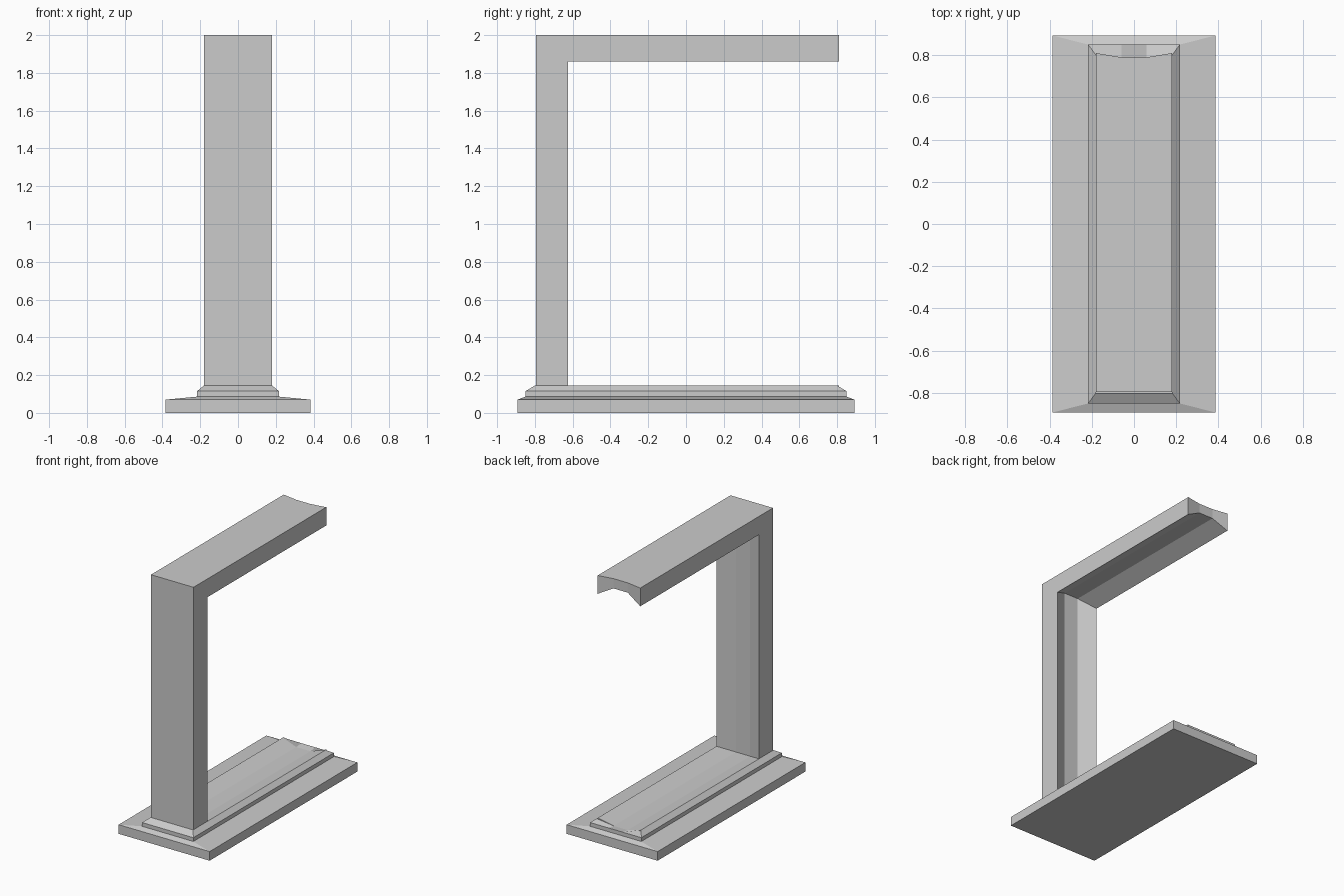
import bpy
import bmesh

if "Cube" in bpy.data.objects:
    bpy.data.objects.remove(bpy.data.objects["Cube"])


def loft(name, rings):
    # Skin a list of equal-length point loops and cap both ends
    bm = bmesh.new()
    loops = [[bm.verts.new(p) for p in ring] for ring in rings]
    n = len(loops[0])
    for a, b in zip(loops, loops[1:]):
        for i in range(n):
            j = (i + 1) % n
            bm.faces.new((a[i], a[j], b[j], b[i]))
    bm.faces.new(loops[0])
    bm.faces.new(loops[-1])
    bmesh.ops.recalc_face_normals(bm, faces=bm.faces)
    mesh = bpy.data.meshes.new(name)
    bm.to_mesh(mesh)
    bm.free()
    obj = bpy.data.objects.new(name, mesh)
    bpy.context.collection.objects.link(obj)
    return obj


def frame_section(x, inner_y, floor_z, ceiling_z, end_y):
    # C-shaped outline in the y-z plane
    pts = [(-0.795, 0.088), (end_y, 0.088), (end_y, floor_z), (inner_y, floor_z),
           (inner_y, ceiling_z), (end_y, ceiling_z), (end_y, 2.0), (-0.795, 2.0)]
    return [(x, y, z) for y, z in pts]


# C frame: upright, overhead arm and floor channel with hollowed inner faces
edge = (-0.625, 0.145, 1.86, 0.81)
middle = (-0.69, 0.108, 1.925, 0.79)
loft("c_frame", [frame_section(-0.18, *edge), frame_section(-0.06, *middle),
                 frame_section(0.06, *middle), frame_section(0.18, *edge)])


def base_ring(hx, y, z, dip_y=None, dip_z=None):
    # Rectangle with two extra points on the rear edge for the channel mouth
    dy = y if dip_y is None else dip_y
    dz = z if dip_z is None else dip_z
    return [(-hx, -y, z), (hx, -y, z), (hx, y, z),
            (0.06, dy, dz), (-0.06, dy, dz), (-hx, y, z)]


# Stepped plinth, open on top where the floor channel sits
plinth = loft("plinth", [base_ring(0.385, 0.893, 0), base_ring(0.385, 0.893, 0.07),
                         base_ring(0.217, 0.85, 0.086), base_ring(0.217, 0.85, 0.115),
                         base_ring(0.18, 0.80, 0.145, 0.79, 0.108)])
bm = bmesh.new()
bm.from_mesh(plinth.data)
bm.faces.ensure_lookup_table()
bmesh.ops.delete(bm, geom=[bm.faces[-1]], context='FACES_ONLY')
bm.to_mesh(plinth.data)
bm.free()
